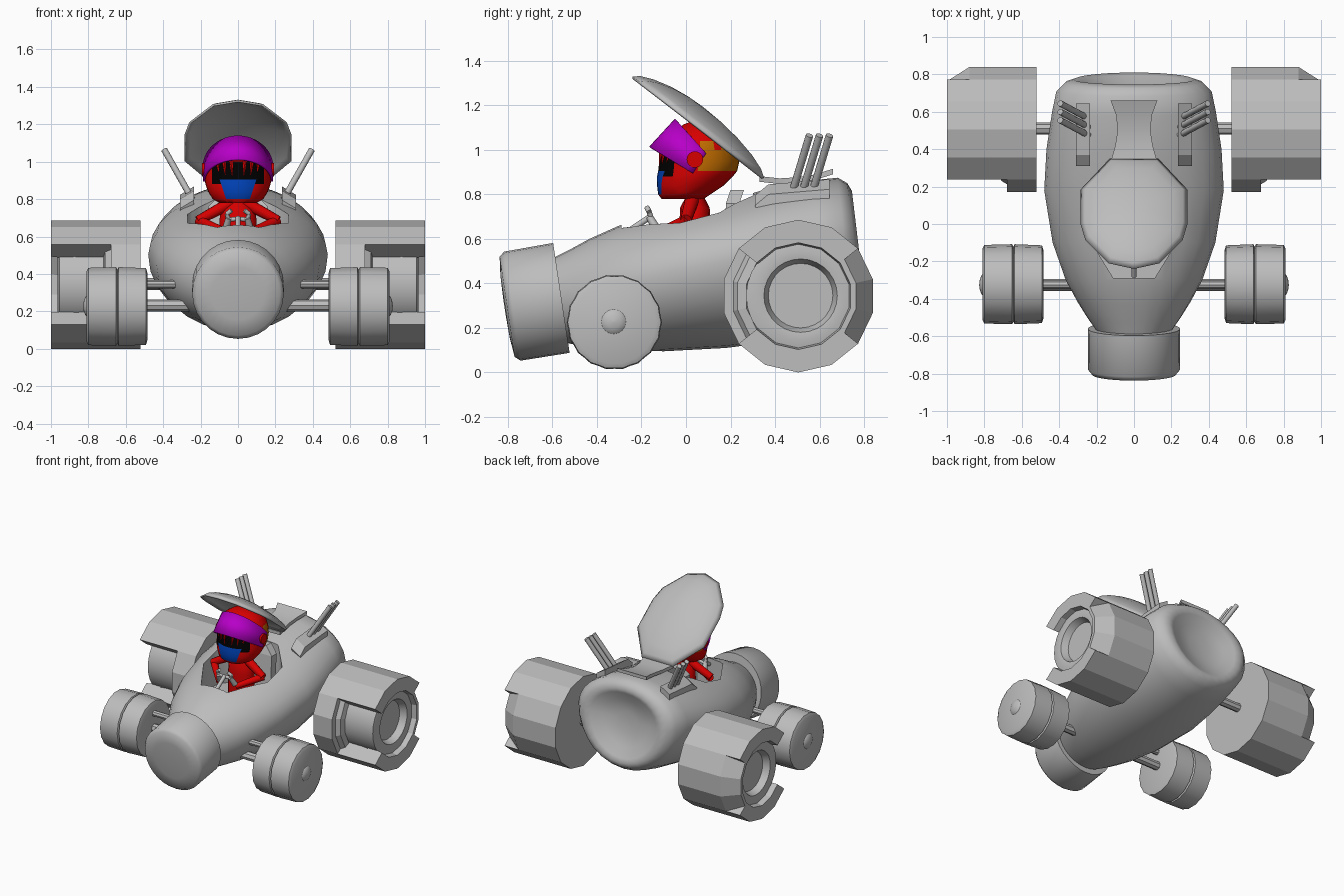
import bpy, bmesh
from math import sin, cos, pi, radians, sqrt
from mathutils import Vector

cube = bpy.data.objects.get("Cube")
if cube:
    bpy.data.objects.remove(cube, do_unlink=True)


def material(name, rgb):
    m = bpy.data.materials.new(name)
    m.use_nodes = True
    m.diffuse_color = (*rgb, 1)
    m.node_tree.nodes["Principled BSDF"].inputs["Base Color"].default_value = (*rgb, 1)
    return m


grey = material("body grey", (0.51, 0.51, 0.51))
red = material("red", (0.68, 0, 0))
purple = material("visor purple", (0.48, 0, 0.58))
black = material("black", (0, 0, 0))
blue = material("blue", (0, 0.055, 0.48))
orange = material("orange", (0.53, 0.15, 0))


def finish(name, bm, mats, angle=35):
    """Turn a bmesh into a named object with sharp edges kept."""
    bmesh.ops.recalc_face_normals(bm, faces=bm.faces)
    for f in bm.faces:
        f.smooth = angle > 0
    me = bpy.data.meshes.new(name)
    bm.to_mesh(me)
    bm.free()
    for m in mats:
        me.materials.append(m)
    if angle:
        me.set_sharp_from_angle(angle=radians(angle))
    ob = bpy.data.objects.new(name, me)
    bpy.context.collection.objects.link(ob)
    return ob


def loft(bm, rings, caps=True):
    """Bridge closed rings of equal length."""
    vs = [[bm.verts.new(p) for p in r] for r in rings]
    n = len(vs[0])
    for a, b in zip(vs, vs[1:]):
        for i in range(n):
            j = (i + 1) % n
            bm.faces.new((a[i], a[j], b[j], b[i]))
    if caps:
        bm.faces.new(vs[0])
        bm.faces.new(vs[-1])


def oval(y, lo, hi, w, tilt, widest=.5, n=28):
    """Egg ring across the car, its top leaning forward by tilt."""
    mid = lo + widest * (hi - lo)
    out = []
    for i in range(n):
        a = 2 * pi * i / n
        dz = sin(a) * (hi - mid if sin(a) > 0 else mid - lo)
        out.append((w * cos(a), y - tilt * dz, mid + dz))
    return out


def lathe(bm, profile, side, y, z, n, scallop=0):
    """Revolve (x, r) points about an axle parallel to x."""
    def ring(x, r):
        out = []
        for i in range(n):
            a = 2 * pi * i / n
            q = r * (1 - scallop * (i % 2))
            out.append((side * x, y + q * cos(a), z + q * sin(a)))
        return out
    loft(bm, [ring(x, max(r, 0.001)) for x, r in profile])


def tube(bm, a, b, ra, rb=None, n=10):
    a, b = Vector(a), Vector(b)
    q = (b - a).to_track_quat('Z', 'Y')
    rb = ra if rb is None else rb
    loft(bm, [[p + q @ Vector((r * cos(2 * pi * i / n), r * sin(2 * pi * i / n), 0))
               for i in range(n)] for p, r in ((a, ra), (b, rb))])


# Hull: lofted egg sections with a shallow bowl in the tail
hull_rings = [(-.6, .14, .50, .18, .15), (-.5, .12, .55, .25, .12),
              (-.42, .11, .60, .30, .06), (-.3, .10, .66, .365, 0),
              (-.1, .095, .71, .435, 0), (.18, .11, .775, .48, 0),
              (.4, .14, .83, .468, .03), (.6, .18, .865, .438, .08),
              (.71, .21, .875, .415, .1), (.755, .245, .85, .37, .12),
              (.772, .28, .815, .32, .12), (.76, .31, .785, .28, .12),
              (.725, .38, .72, .2, .12), (.705, .47, .63, .09, .12)]
bm = bmesh.new()
loft(bm, [oval(y, lo, hi, w, t, .5 + .09 * min(1, max(0, 2 * y + 1)))
          for y, lo, hi, w, t in hull_rings])
hull = finish("hull", bm, [grey])

# Cockpit opening cut into the hull
half = [(.11, -.29), (.27, -.03), (.27, .15), (.13, .30)]
outline = half + [(-x, y) for x, y in reversed(half)]
bm = bmesh.new()
loft(bm, [[(x, y, z) for x, y in outline] for z in (.45, 1.2)])
cutter = finish("cockpit_cutter", bm, [grey], 0)
cutter.hide_render = True
cut = hull.modifiers.new("cockpit", 'BOOLEAN')
cut.operation, cut.object, cut.solver = 'DIFFERENCE', cutter, 'EXACT'
bpy.context.view_layer.update()
cut_mesh = bpy.data.meshes.new_from_object(
    hull.evaluated_get(bpy.context.evaluated_depsgraph_get()))
hull.modifiers.clear()
hull.data = cut_mesh
cut_mesh.set_sharp_from_angle(angle=radians(55))
bpy.data.objects.remove(cutter, do_unlink=True)

# Nose cap
bm = bmesh.new()
loft(bm, [oval(y, z - r, z + r, r, .15) for y, z, r in
          ((-.816, .295, .04), (-.813, .295, .14), (-.804, .295, .225), (-.78, .298, .245),
           (-.56, .335, .247), (-.56, .335, .2))])
finish("nose_cap", bm, [grey], 80)

# Raised canopy: shallow dome over a faceted rim
rim = [(.135, .05), (.26, .26), (.285, .4), (.285, .72), (.13, 1)]
rim = [(0, 0)] + rim + [(-x, v) for x, v in reversed(rim)]
top, along = Vector((0, -.24, 1.33)), Vector((0, .59, -.455))
normal = Vector((0, .611, .792))
bm = bmesh.new()
loft(bm, [[Vector((x * s, 0, 0)) + top + along * (.45 + (v - .45) * s)
           + normal * .085 * (1 - s * s) ** .7 for x, v in rim]
          for s in (1, .92, .75, .5, .25, 0)], caps=False)
bmesh.ops.remove_doubles(bm, verts=bm.verts, dist=.002)
canopy = finish("canopy", bm, [grey], 50)
canopy.modifiers.new("thickness", 'SOLIDIFY').thickness = .012

# Canopy hinge flap
bm = bmesh.new()
loft(bm, [[(-w, y, z - .025), (w, y, z - .025), (w, y, z), (-w, y, z)] for y, w, z in
          ((.33, .125, .882), (.42, .1, .872), (.5, .088, .877), (.58, .095, .89), (.66, .125, .915))])
finish("canopy_hinge", bm, [grey], 40)

# Parts on both sides
STEP = 2 * pi / 14
for side, word in ((1, "left"), (-1, "right")):
    # Exhaust mount lying on the shoulder, and its three pipes
    bm = bmesh.new()
    loft(bm, [[(side * x, y, z - drop) for y, z in
               ((.31, .795), (.37, .845), (.645, .868), (.645, .75), (.33, .74))]
              for x, drop in ((.235, 0), (.31, .045))])
    finish(word + "_exhaust_mount", bm, [grey], 0)
    bm = bmesh.new()
    for k in range(3):
        y = .475 + .045 * k
        tube(bm, (side * .245, y, .8), (side * .395, y + .08, 1.065), .017)
    finish(word + "_exhaust_pipes", bm, [grey], 40)

    # Rear wheel: drum, then tread arcs broken by sloped front and back notches
    bm = bmesh.new()

    def point(x, r, k):
        a = pi / 2 + k * STEP
        return (side * x, .505 + r * cos(a), .343 + r * sin(a))
    loft(bm, [[point(x, .343, k) for k in range(14)] for x in (.52, .68)])
    tread = lambda a, b: [(a, .22), (b, .24), (b, .343), (a, .343)]
    for first, last, section in (
            (-9, 2, tread(.68, .88)), (-2, 2, tread(.88, 1)), (-9, -5, tread(.88, 1)),
            (-5, -2, [(.88, .22), (1, .24), (1, .265), (.88, .343)]),
            (2, 5, [(.68, .22), (.72, .24), (.71, .28), (.68, .3)])):
        loft(bm, [[point(x, r, k) for x, r in section] for k in range(first, last + 1)])
    finish(word + "_rear_tyre", bm, [grey], 0)
    bm = bmesh.new()
    lathe(bm, [(.6, .245), (.955, .245), (.965, .2), (.96, .165), (.91, .145), (.91, 0)],
          side, .515, .345, 28)
    finish(word + "_rear_hub", bm, [grey], 25)

    # Front wheel with a centre groove and scalloped tread
    bm = bmesh.new()
    lathe(bm, [(.485, .185), (.492, .208), (.638, .214), (.645, .2), (.652, .214),
               (.8, .21), (.81, .19)], side, -.322, .226, 36, .022)
    finish(word + "_front_wheel", bm, [grey], 40)
    bm = bmesh.new()
    lathe(bm, [(.805, .06), (.815, .05), (.824, .03), (.828, 0)], side, -.325, .228, 16)
    finish(word + "_front_hub", bm, [grey], 60)

    # Axles
    bm = bmesh.new()
    for y, z, r in ((-.325, .345, .022), (-.325, .232, .032), (.51, .345, .032)):
        tube(bm, (side * .15, y, z), (side * .55, y, z), r, n=8)
    finish(word + "_axles", bm, [grey], 0)

    # Driver's arm and the visor pivot
    bm = bmesh.new()
    tube(bm, (side * .03, .03, .785), (side * .215, .0, .685), .034, .026)
    tube(bm, (side * .21, .01, .685), (side * .07, -.13, .625), .027, .02)
    finish(word + "_arm", bm, [red], 50)
    bm = bmesh.new()
    lathe(bm, [(.15, .037), (.193, .037)], side, .04, .957, 16)
    finish(word + "_visor_pivot", bm, [red])

# Driver's torso
bm = bmesh.new()
loft(bm, [[(w * cos(i * pi / 8), .04 + .7 * w * sin(i * pi / 8), z) for i in range(16)]
          for z, w in ((.45, .1), (.66, .1), (.74, .095), (.78, .065), (.83, .06))])
finish("driver_torso", bm, [red], 50)

# Helmet: stacked rings, cut along the edges of the face colours
helmet_rings = [(.78, -.11, .08, .10), (.80, -.125, .11, .135), (.84, -.13, .17, .16),
                (.88, -.13, .21, .174), (.905, -.125, .23, .178), (.95, -.12, .24, .18),
                (1.0, -.11, .235, .176), (1.04, -.095, .22, .168), (1.085, -.05, .185, .135),
                (1.115, -.01, .14, .09), (1.13, .03, .1, .03)]
bm = bmesh.new()
loft(bm, [[(w * cos(i * pi / 16), (f + b) / 2 + (b - f) / 2 * sin(i * pi / 16), z)
           for i in range(32)] for z, f, b, w in helmet_rings])
for s in (1, -1):
    for co, no in (((s * .06, 0, .79), (s * 3, 0, -1)), ((s * .14, 0, 0), (s, 0, 0))):
        bmesh.ops.bisect_plane(bm, geom=bm.verts[:] + bm.edges[:] + bm.faces[:],
                               plane_co=co, plane_no=no)
for f in bm.faces:
    c = f.calc_center_median()
    if c.y < 0 and .8 < c.z < .905 and abs(c.x) < .06 + (c.z - .79) / 3:
        f.material_index = 2
    elif c.y < .02 and .88 < c.z < 1 and abs(c.x) < .14:
        f.material_index = 1
    elif c.y > .07 and .9 < c.z < 1.02:
        f.material_index = 3
finish("helmet", bm, [red, black, blue, orange], 50)

# Red fangs across the face opening
bm = bmesh.new()
for x in (-.11, -.075, -.035, .035, .075, .11):
    y = .06 - .174 * sqrt(1 - (x / .178) ** 2)
    tube(bm, (x, y, 1.0), (x * .9, y - .01, .925), .012, .001, 6)
finish("face_fangs", bm, [red], 0)

# Purple peaked visor
bm = bmesh.new()
rows = []
for i in range(25):
    t = radians(-90 + 7.5 * i)
    c = max(cos(t), 0)
    low = Vector((.188 * sin(t), .03 - .195 * c, .895 + .12 * c))
    high = Vector((.188 * sin(t) * (1 - .05 * c), .09 - .14 * c, .985 + .155 * c))
    rows.append([bm.verts.new(low), bm.verts.new(high)])
for a, b in zip(rows, rows[1:]):
    bm.faces.new((a[0], b[0], b[1], a[1]))
visor = finish("visor", bm, [purple], 50)
visor.modifiers.new("thickness", 'SOLIDIFY').thickness = .012

# Seat back
bm = bmesh.new()
loft(bm, [[(-w, y, z), (w, y, z), (w, y + .06, z), (-w, y + .06, z)]
          for w, y, z in ((.16, .16, .46), (.16, .18, .76), (.1, .2, .82))])
finish("seat_back", bm, [grey], 0)

# Steering yoke, column and gloves
bm = bmesh.new()
tube(bm, (0, -.28, .62), (0, -.16, .70), .014)
for s in (1, -1):
    path = [(0, -.16, .695), (s * .05, -.155, .69), (s * .06, -.165, .72), (s * .035, -.175, .74)]
    for a, b in zip(path, path[1:]):
        tube(bm, a, b, .012)
    tube(bm, (s * .065, -.13, .64), (s * .05, -.165, .70), .02, .016)
finish("steering_yoke", bm, [grey], 50)
